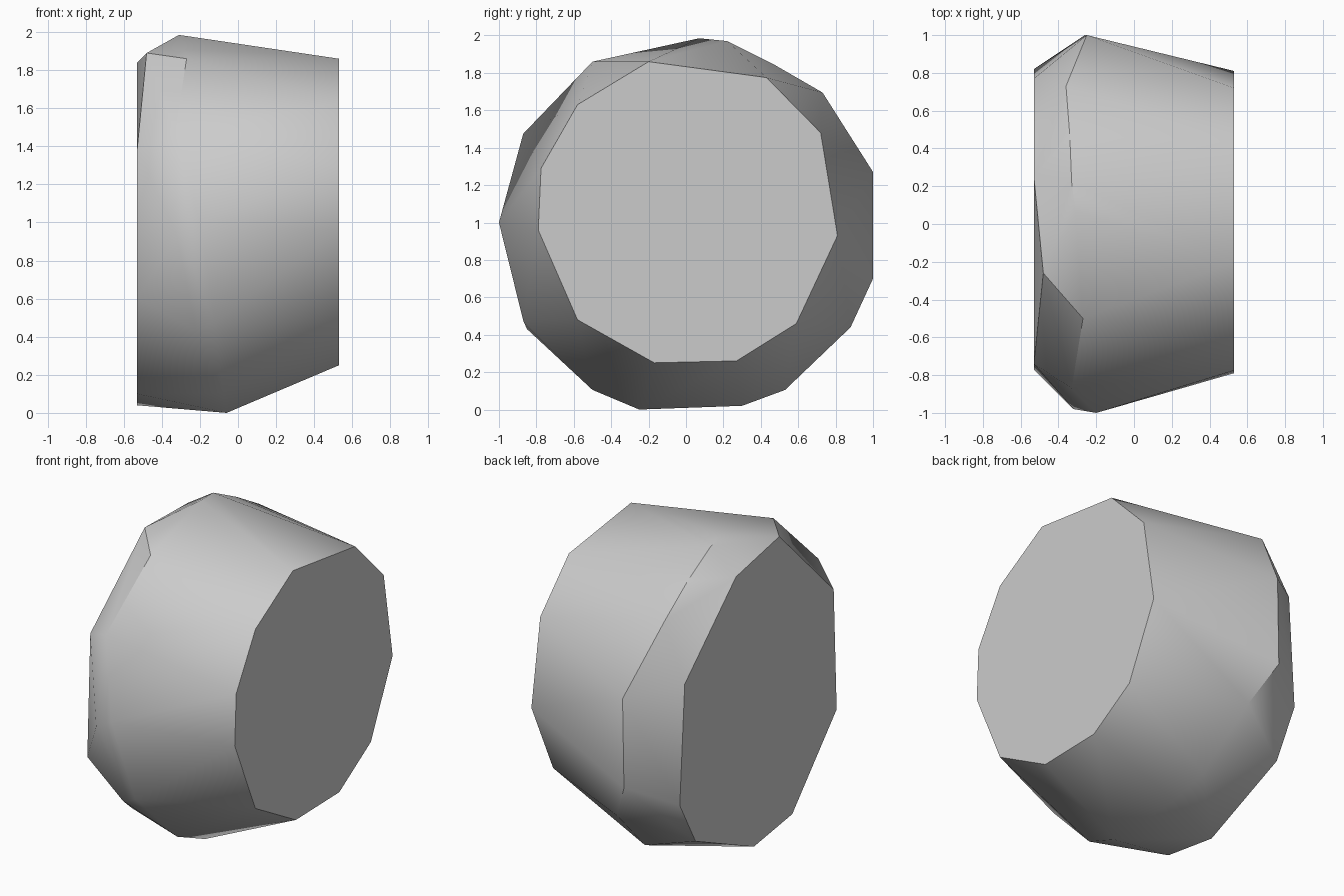
import bpy
import bmesh
import math

# Remove the default cube only
default_cube = bpy.data.objects.get("Cube")
if default_cube:
    bpy.data.objects.remove(default_cube, do_unlink=True)


def make_material(name, color):
    material = bpy.data.materials.new(name)
    material.use_nodes = True
    material.diffuse_color = color
    material.node_tree.nodes["Principled BSDF"].inputs["Base Color"].default_value = color
    return material


def add_ring(bm, outline, x):
    """Add an outline of (y, z) points on a plane across the x axis."""
    for y, z in outline:
        bm.verts.new((x, y, z))


# Flat right-hand cap, seen as an eleven-sided outline (y, z)
RIGHT_CAP = [(-.2, 1.86), (.43, 1.775), (.72, 1.48), (.81, .93), (.59, .46), (.27, .26),
             (-.17, .25), (-.58, .48), (-.79, .96), (-.775, 1.29), (-.58, 1.63)]

# Flat left-hand cap outline (y, z)
LEFT_CAP = [(.25, 1.84), (-.74, 1.38), (-.77, .6), (-.32, .1), (.07, .04),
            (.66, .3), (.82, .59), (.77, 1.35)]

# Uneven widest belt of the boulder, running around the x axis
BELT = [(-.31, .07, 1.985), (-.33, .22, 1.97), (-.34, .47, 1.845), (-.36, .73, 1.695),
        (-.25, 1, 1.27), (-.26, 1, .7), (-.13, .88, .44), (-.08, .53, .105),
        (-.06, .3, .02), (-.06, -.25, 0), (-.08, -.5, .105), (-.12, -.87, .475),
        (-.2, -1, 1), (-.33, -.87, 1.475), (-.27, -.5, 1.86)]

# Small chamfers between the belt and the left cap
CHAMFERS = [(-.48, -.26, 1.89), (-.32, -.98, .93), (-.22, -.85, .43)]

HALF_WIDTH = .53

# Wrap the outlines in one faceted skin
bm = bmesh.new()
add_ring(bm, RIGHT_CAP, HALF_WIDTH)
add_ring(bm, LEFT_CAP, -HALF_WIDTH)
for point in BELT + CHAMFERS:
    bm.verts.new(point)
hull = bmesh.ops.convex_hull(bm, input=bm.verts[:])
leftover = [v for v in hull["geom_interior"] if isinstance(v, bmesh.types.BMVert)]
bmesh.ops.delete(bm, geom=leftover, context="VERTS")

# Merge the triangles of each flat cap into one face
bmesh.ops.dissolve_limit(bm, angle_limit=math.radians(1), verts=bm.verts[:], edges=bm.edges[:])
bmesh.ops.recalc_face_normals(bm, faces=bm.faces[:])

mesh = bpy.data.meshes.new("boulder")
bm.to_mesh(mesh)
bm.free()
boulder = bpy.data.objects.new("boulder", mesh)
bpy.context.collection.objects.link(boulder)
mesh.materials.append(make_material("pale_grey_stone", (.6, .6, .6, 1)))

# Soft shading with crisp cap rims
bpy.ops.object.select_all(action="DESELECT")
boulder.select_set(True)
bpy.context.view_layer.objects.active = boulder
bpy.ops.object.shade_smooth_by_angle(angle=math.radians(30))
